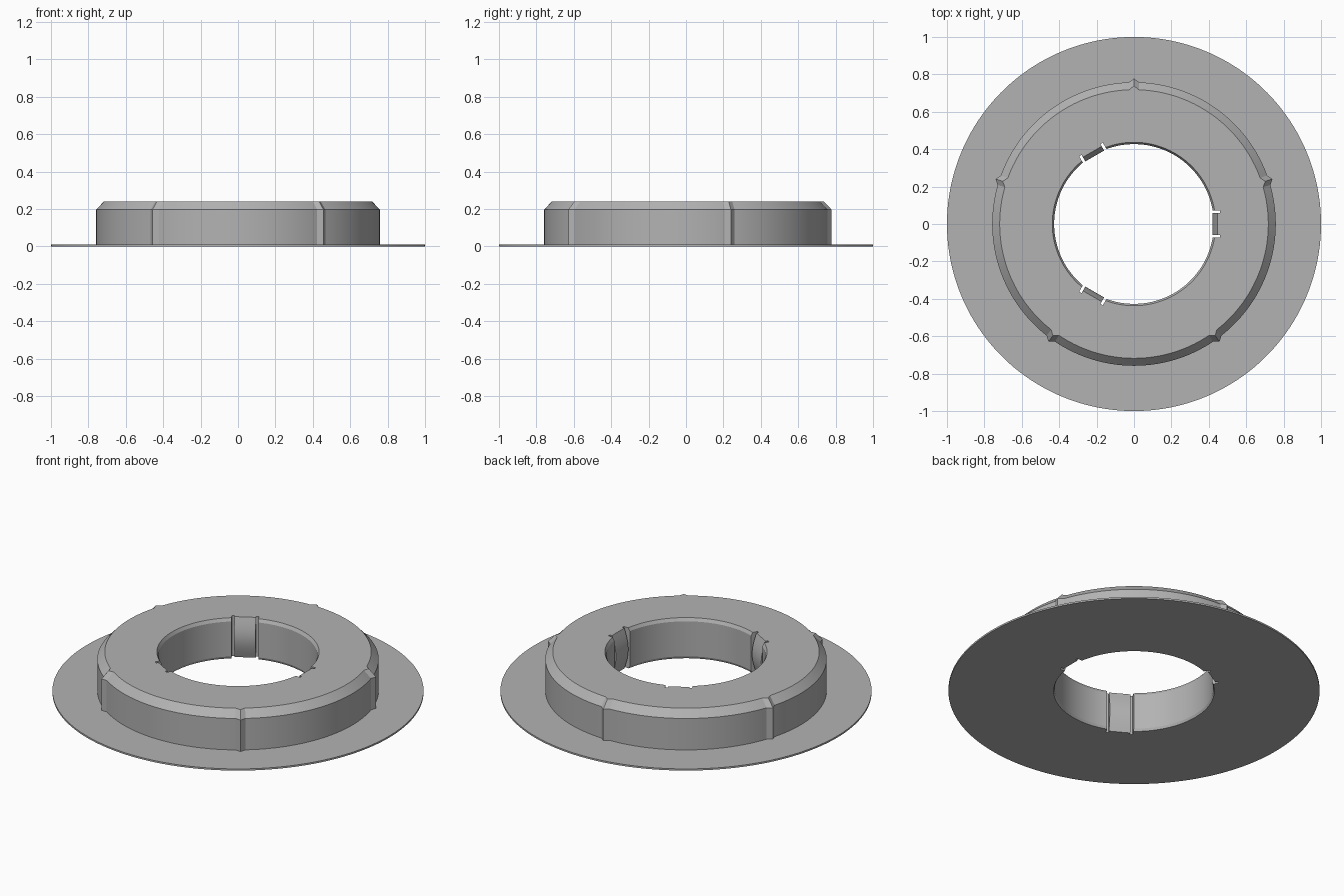
import bpy, bmesh, math
from mathutils import Matrix

if "Cube" in bpy.data.objects:
    bpy.data.objects.remove(bpy.data.objects["Cube"])

grey = bpy.data.materials.new("plain grey")
grey.diffuse_color = (0.45, 0.45, 0.45, 1)
grey.use_nodes = True
grey.node_tree.nodes["Principled BSDF"].inputs["Base Color"].default_value = grey.diffuse_color


def make_object(name, bm, material=grey):
    bmesh.ops.recalc_face_normals(bm, faces=bm.faces)
    mesh = bpy.data.meshes.new(name)
    bm.to_mesh(mesh)
    bm.free()
    mesh.materials.append(material)
    obj = bpy.data.objects.new(name, mesh)
    bpy.context.collection.objects.link(obj)
    return obj


def smooth(obj):
    bpy.ops.object.select_all(action='DESELECT')
    obj.select_set(True)
    bpy.context.view_layer.objects.active = obj
    bpy.ops.object.shade_smooth_by_angle(angle=math.radians(20))


# Flanged ring section: radius, height, and how far the ribs push it outward
section = [(1, 0, 0), (1, 0.01, 0), (0.758, 0.01, 0.02), (0.758, 0.197, 0.02),
           (0.718, 0.24, 0.02), (0.437, 0.24, 0), (0.427, 0.222, 0),
           (0.427, 0.014, 0), (0.433, 0, 0)]

# Angles around the ring, with extra steps at the five pointed ribs
RIBS, STEPS, HALF = 5, 36, 0.036
steps = []
for r in range(RIBS):
    centre = math.pi / 2 + r * math.tau / RIBS
    steps.append((centre, 1))
    span = math.tau / RIBS - 2 * HALF
    steps += [(centre + HALF + span * i / STEPS, 0) for i in range(STEPS + 1)]

bm = bmesh.new()
rings = [[bm.verts.new(((rad + push * rib) * math.cos(a), (rad + push * rib) * math.sin(a), z))
          for rad, z, push in section] for a, rib in steps]
for i, ring in enumerate(rings):
    after = rings[(i + 1) % len(rings)]
    for j in range(len(section)):
        k = (j + 1) % len(section)
        bm.faces.new((ring[j], after[j], after[k], ring[k]))
body = make_object("flanged_ring", bm)

# Three pockets in the bore, each holding a bulged grip tab
for n in range(3):
    turn = Matrix.Rotation(n * math.tau / 3, 4, 'Z')

    bm = bmesh.new()
    bmesh.ops.create_cube(bm, size=1, matrix=turn @ Matrix.Translation((0.405, 0, 0.12))
                          @ Matrix.Diagonal((0.11, 0.146, 0.6, 1)))
    cutter = make_object(f"pocket_cutter_{n + 1}", bm)
    cutter.hide_render = True
    cutter.hide_set(True)
    cut = body.modifiers.new("pocket", 'BOOLEAN')
    cut.operation = 'DIFFERENCE'
    cut.solver = 'EXACT'
    cut.object = cutter

    # Side outline of the tab: flat back, bowed inner face
    outline = [(0.466, 0), (0.466, 0.24)]
    for i in range(13):
        t = 1 - i / 12
        outline.append((0.446 - 0.026 * math.sin(math.pi * t), 0.24 * t))
    bm = bmesh.new()
    face = bm.faces.new([bm.verts.new((x, -0.058, z)) for x, z in outline])
    grown = bmesh.ops.extrude_face_region(bm, geom=[face])
    moved = [v for v in grown["geom"] if isinstance(v, bmesh.types.BMVert)]
    bmesh.ops.translate(bm, verts=moved, vec=(0, 0.116, 0))
    bm.transform(turn)
    smooth(make_object(f"grip_tab_{n + 1}", bm))

smooth(body)
